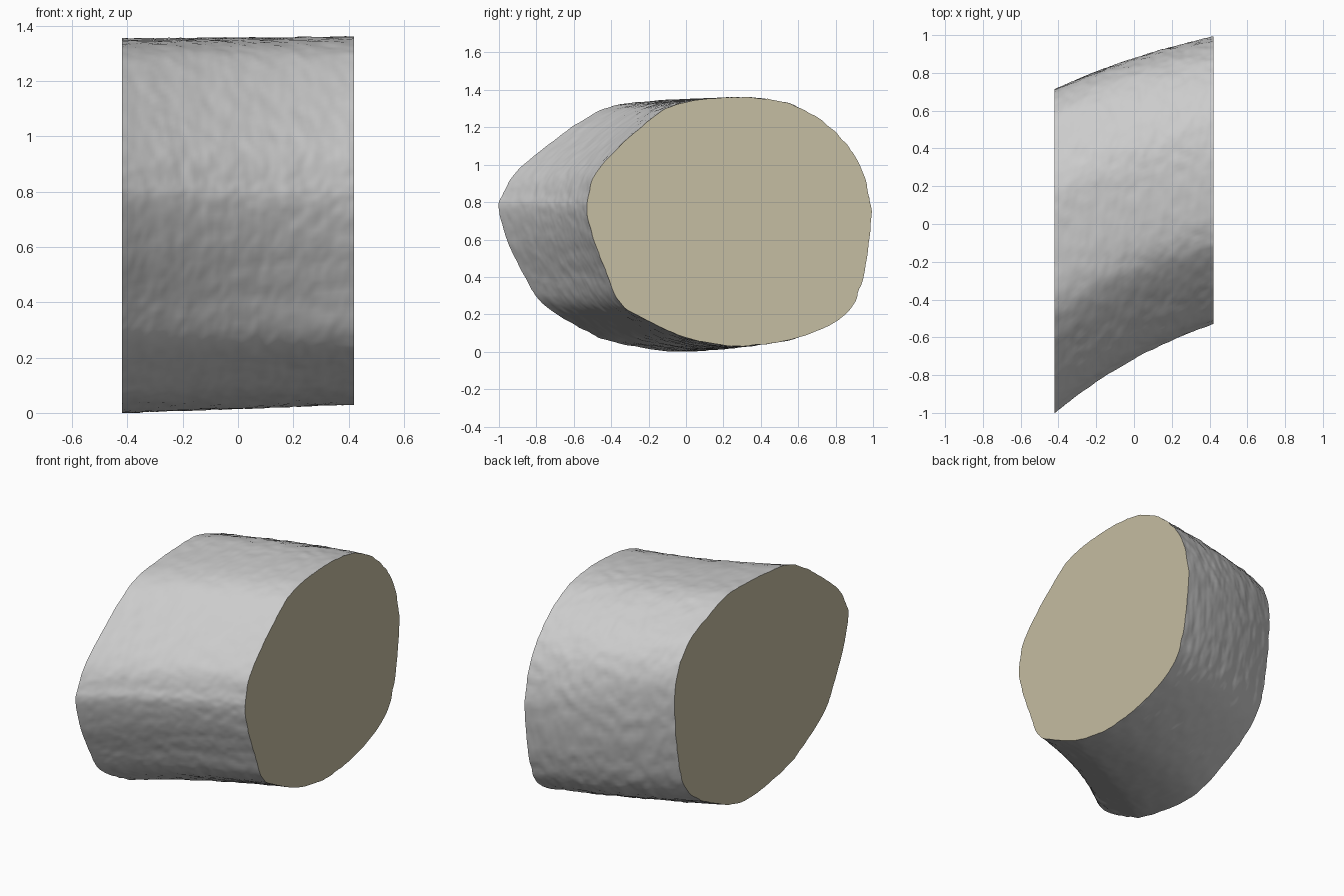
import bpy
import bmesh
from mathutils import Vector, noise

cube = bpy.data.objects.get("Cube")
if cube:
    bpy.data.objects.remove(cube, do_unlink=True)

HALF_WIDTH = 0.42
STEPS = 10      # subdivisions between two profile points
SLICES = 80     # slices along the width

# End outlines as (y, z), matched point by point, starting at the crown
LEFT_END = [(.28, 1.36), (.5, 1.34), (.69, 1.26), (.85, 1.12), (.94, .97), (.99, .75),
            (.95, .41), (.85, .2), (.61, .08), (.3, .03), (.02, .07), (-.19, .16),
            (-.35, .26), (-.44, .46), (-.5, .62), (-.53, .76), (-.52, .84), (-.48, .96),
            (-.33, 1.12), (-.14, 1.28), (.02, 1.34)]
RIGHT_END = [(0, 1.35), (.19, 1.35), (.38, 1.29), (.57, 1.2), (.69, 1.03), (.71, .8),
             (.68, .54), (.59, .28), (.32, .1), (.02, 0), (-.38, .05), (-.57, .13),
             (-.77, .26), (-.86, .4), (-.95, .58), (-1, .76), (-.98, .84), (-.91, .96),
             (-.73, 1.11), (-.5, 1.27), (-.3, 1.33)]


def make_material(name, color):
    mat = bpy.data.materials.new(name)
    mat.use_nodes = True
    mat.diffuse_color = (*color, 1)
    for node in mat.node_tree.nodes:
        if node.type == 'BSDF_PRINCIPLED':
            node.inputs["Base Color"].default_value = (*color, 1)
            node.inputs["Roughness"].default_value = 0.8
    return mat


def smooth_outline(points):
    """Closed Catmull-Rom curve through the outline points."""
    pts = [Vector(p) for p in points]
    count = len(pts)
    result = []
    for i in range(count):
        a, b, c, d = (pts[(i + k) % count] for k in (-1, 0, 1, 2))
        for s in range(STEPS):
            t = s / STEPS
            result.append(0.5 * (2 * b + (c - a) * t
                                 + (2 * a - 5 * b + 4 * c - d) * t ** 2
                                 + (3 * b - a - 3 * c + d) * t ** 3))
    return result


def roughness(p):
    """Small surface bumps, stronger towards the back."""
    strength = 0.006 if p.y > 0.3 else 0.004
    bumps = noise.noise(p * 14) + 0.6 * noise.noise(p * 32)
    return strength * bumps


# Block: skewed, slightly bowed loft between the two end outlines
left, right = smooth_outline(LEFT_END), smooth_outline(RIGHT_END)
bm = bmesh.new()
rings = []
for s in range(SLICES + 1):
    t = s / SLICES
    ring = []
    for a, b in zip(right, left):
        yz = a.lerp(b, t)
        bow = 4 * t * (1 - t) * (0.04 - 0.015 * yz.x)
        p = Vector(((2 * t - 1) * HALF_WIDTH, yz.x + bow, yz.y))
        outward = Vector((0, p.y - 0.2 * p.x, p.z - 0.68)).normalized()
        p += outward * roughness(p)
        p.z = max(p.z, 0)
        ring.append(bm.verts.new(p))
    rings.append(ring)

count = len(left)
for near, far in zip(rings, rings[1:]):
    for i in range(count):
        j = (i + 1) % count
        face = bm.faces.new((near[i], near[j], far[j], far[i]))
        face.smooth = True

# Flat cut faces at both ends
for ring in (rings[0], rings[-1]):
    cap = bm.faces.new(ring)
    cap.material_index = 1
    cap.smooth = False
    for edge in cap.edges:
        edge.smooth = False
bmesh.ops.recalc_face_normals(bm, faces=bm.faces[:])

mesh = bpy.data.meshes.new("cut_block")
bm.to_mesh(mesh)
bm.free()
mesh.materials.append(make_material("rough grey skin", (0.6, 0.6, 0.6)))
mesh.materials.append(make_material("beige cut face", (0.56, 0.51, 0.36)))
block = bpy.data.objects.new("cut_block", mesh)
bpy.context.collection.objects.link(block)
